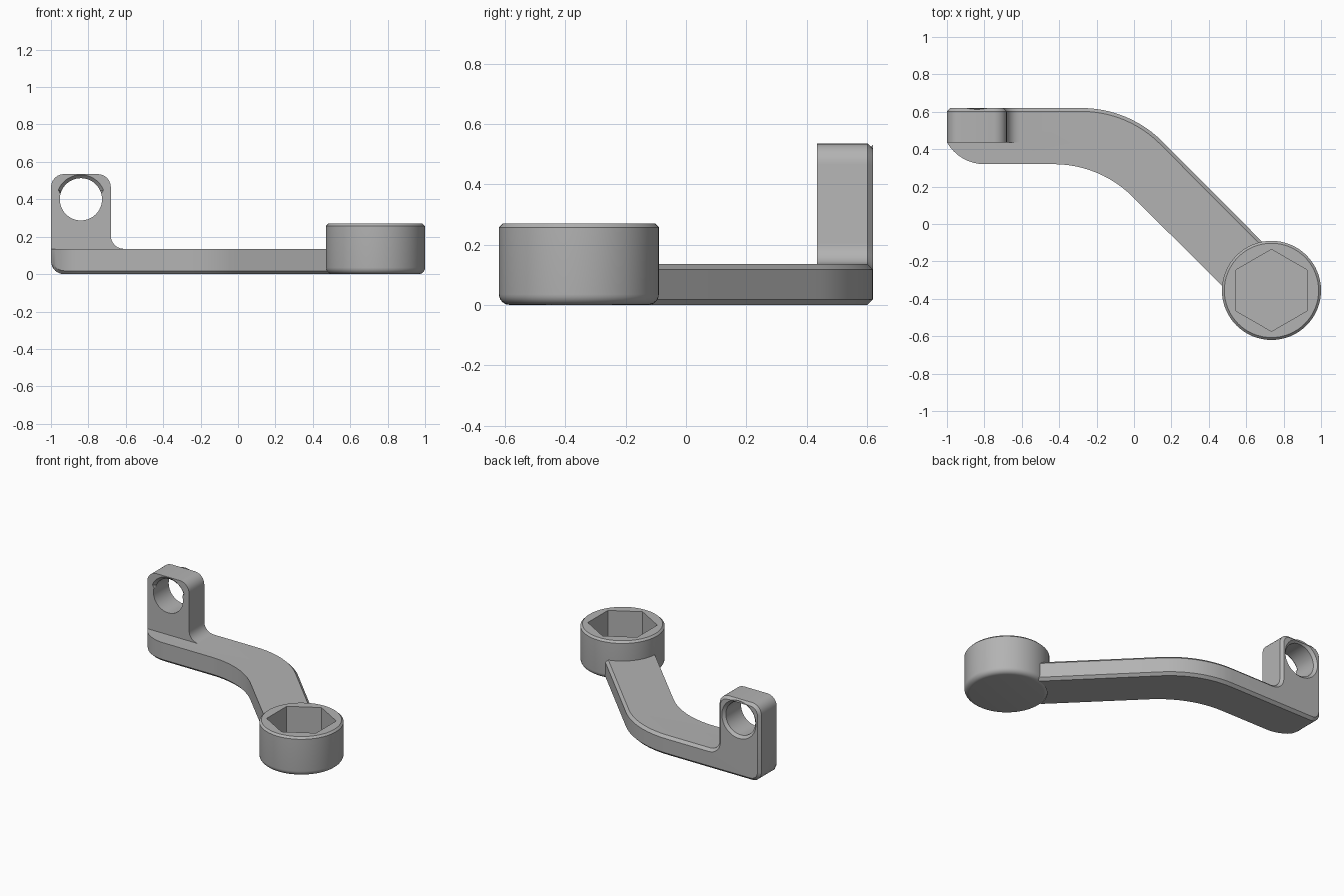
import bpy, bmesh, math
from mathutils import Vector, Matrix

old = bpy.data.objects.get("Cube")
if old:
    bpy.data.objects.remove(old, do_unlink=True)

SLAB, TOP, BACK, TAB_FRONT = 0.135, 0.535, 0.62, 0.435
CUP = Vector((0.735, -0.355, 0))

metal = bpy.data.materials.new("grey_metal")
metal.use_nodes = True
GREY = (0.45, 0.45, 0.45, 1)
metal.diffuse_color = GREY
metal.node_tree.nodes["Principled BSDF"].inputs["Base Color"].default_value = GREY


def arc(cx, cy, r, a, b, n=10):
    """Points on a circle from angle a to angle b, in degrees."""
    angles = [math.radians(a + (b - a) * i / n) for i in range(n + 1)]
    return [(cx + r * math.cos(t), cy + r * math.sin(t)) for t in angles]


def prism(name, outline, low, high, upright=False):
    """Extrude an outline along z, or along y when upright."""
    bm = bmesh.new()
    place = (lambda u, v: (u, low, v)) if upright else (lambda u, v: (u, v, low))
    face = bm.faces.new([bm.verts.new(place(u, v)) for u, v in outline])
    step = Vector((0, high - low, 0)) if upright else Vector((0, 0, high - low))
    out = bmesh.ops.extrude_face_region(bm, geom=[face])["geom"]
    bmesh.ops.translate(bm, vec=step,
                        verts=[v for v in out if isinstance(v, bmesh.types.BMVert)])
    bmesh.ops.recalc_face_normals(bm, faces=bm.faces)
    return add_object(name, bm)


def add_object(name, bm):
    mesh = bpy.data.meshes.new(name)
    bm.to_mesh(mesh)
    bm.free()
    mesh.materials.append(metal)
    obj = bpy.data.objects.new(name, mesh)
    bpy.context.collection.objects.link(obj)
    return obj


def combine(obj, tool, operation):
    """Apply a boolean and discard the tool."""
    mod = obj.modifiers.new("cut", 'BOOLEAN')
    mod.object, mod.operation, mod.solver = tool, operation, 'EXACT'
    bpy.context.view_layer.objects.active = obj
    bpy.ops.object.modifier_apply(modifier=mod.name)
    bpy.data.objects.remove(tool, do_unlink=True)


# Arm: curved plan outline crossed with the side outline of slab and tab
plan = ([(-1, BACK)] + arc(-0.8, 0.55, 0.23, 210, 270, 8)
        + arc(-0.43, -0.28, 0.6, 90, 45, 12) + [(0.595, -0.455), (0.82, -0.23)]
        + arc(-0.28, 0.01, 0.61, 45, 90, 12))
side = (arc(-0.93, 0.07, 0.07, 180, 270, 6) + [(1, 0), (1, SLAB)]
        + arc(-0.61, SLAB + 0.07, 0.07, 270, 180, 6)
        + arc(-0.75, TOP - 0.07, 0.07, 0, 90, 6)
        + arc(-0.93, TOP - 0.07, 0.07, 90, 180, 6))
arm = prism("offset_arm", plan, -0.1, 0.7)
combine(arm, prism("side_cutter", side, -1, 1, True), 'INTERSECT')
front_box = [(-2, SLAB), (2, SLAB), (2, 1), (-2, 1)]
combine(arm, prism("front_cutter", front_box, -2, TAB_FRONT, True), 'DIFFERENCE')
combine(arm, prism("eye_cutter", arc(-0.84, 0.4, 0.113, 0, 360, 48)[:-1], 0, 1, True),
        'DIFFERENCE')

# Chamfer the whole back outline and the underside edges
bm = bmesh.new()
bm.from_mesh(arm.data)
bmesh.ops.remove_doubles(bm, verts=bm.verts, dist=0.0005)
bmesh.ops.dissolve_limit(bm, angle_limit=0.01, verts=bm.verts, edges=bm.edges)


def is_back(f):
    c, n = f.calc_center_median(), f.normal
    return abs(n.z) < 0.01 and n.y > 0.5 and c.x < 0.75


def is_front(f):
    return abs(f.normal.z) < 0.01 and f.normal.y < -0.3


def chamfered(e):
    if len(e.link_faces) != 2:
        return False
    f, g = e.link_faces
    if is_back(f) != is_back(g):
        return True
    under = f.normal.z < -0.2 or g.normal.z < -0.2
    return under and is_front(f) != is_front(g)


edges = [e for e in bm.edges if chamfered(e)]
bmesh.ops.bevel(bm, geom=edges, offset=0.018, offset_type='OFFSET',
                segments=1, affect='EDGES', clamp_overlap=False)
bm.to_mesh(arm.data)
bm.free()
end = arc(CUP.x, CUP.y, 0.25, 0, 360, 64)[:-1]
combine(arm, prism("end_cutter", end, -1, 1), 'DIFFERENCE')

# Socket cup: turned body, rounded below and chamfered above, with a hexagonal recess
profile = ([(0, 0)] + arc(0.23, 0.035, 0.035, 270, 360, 6)
           + [(0.265, 0.257), (0.252, 0.27), (0, 0.27)])
bm = bmesh.new()
verts = [bm.verts.new((r, 0, z)) for r, z in profile]
line = [bm.edges.new(pair) for pair in zip(verts, verts[1:])]
bmesh.ops.spin(bm, geom=verts + line, cent=(0, 0, 0), axis=(0, 0, 1),
               angle=math.tau, steps=64)
bmesh.ops.remove_doubles(bm, verts=bm.verts, dist=0.0005)
bmesh.ops.recalc_face_normals(bm, faces=bm.faces)
bmesh.ops.transform(bm, matrix=Matrix.Translation(CUP), verts=bm.verts)
cup = add_object("socket_cup", bm)
combine(cup, prism("hex_cutter", arc(CUP.x, CUP.y, 0.219, 90, 450, 6)[:-1], 0.06, 1),
        'DIFFERENCE')

for obj in (arm, cup):
    bpy.ops.object.select_all(action='DESELECT')
    obj.select_set(True)
    bpy.context.view_layer.objects.active = obj
    bpy.ops.object.shade_smooth_by_angle(angle=math.radians(25))
